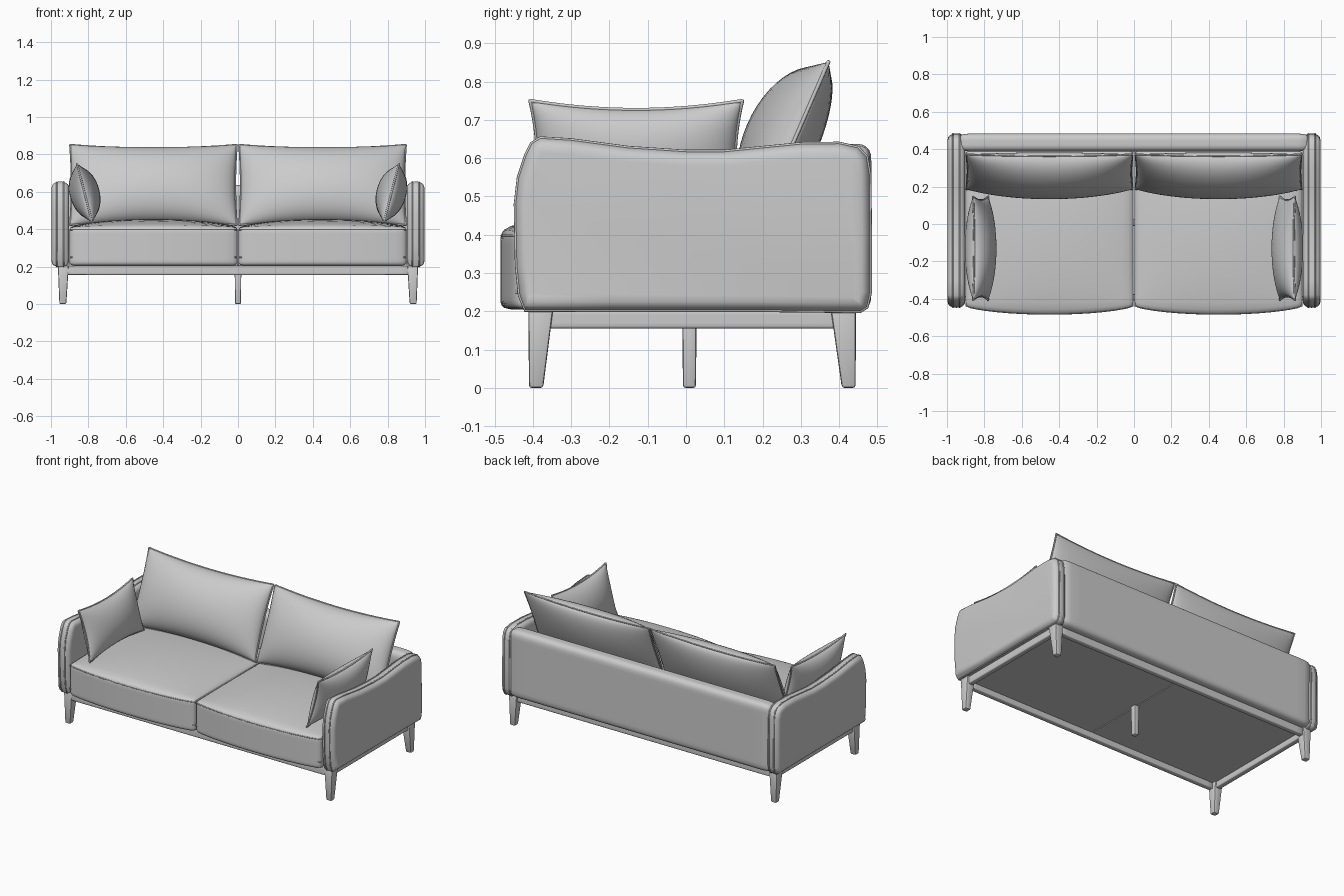
import bpy, bmesh, math
from mathutils import Vector, Matrix

if "Cube" in bpy.data.objects:
    bpy.data.objects.remove(bpy.data.objects["Cube"])

fabric = bpy.data.materials.new("grey_fabric")
fabric.diffuse_color = (0.6, 0.6, 0.6, 1)
fabric.use_nodes = True
fabric.node_tree.nodes["Principled BSDF"].inputs["Base Color"].default_value = fabric.diffuse_color


def finish(name, bm, angle=40):
    bmesh.ops.recalc_face_normals(bm, faces=bm.faces[:])
    me = bpy.data.meshes.new(name)
    bm.to_mesh(me)
    bm.free()
    ob = bpy.data.objects.new(name, me)
    bpy.context.collection.objects.link(ob)
    me.materials.append(fabric)
    bpy.ops.object.select_all(action='DESELECT')
    ob.select_set(True)
    bpy.context.view_layer.objects.active = ob
    bpy.ops.object.shade_smooth_by_angle(angle=math.radians(angle))
    return ob


def piping(name, pts, r=0.005):
    cu = bpy.data.curves.new(name, 'CURVE')
    cu.dimensions = '3D'
    cu.bevel_depth, cu.bevel_resolution = r, 2
    sp = cu.splines.new('POLY')
    sp.points.add(len(pts) - 1)
    for p, q in zip(sp.points, pts):
        p.co = (*q, 1)
    sp.use_cyclic_u = True
    cu.materials.append(fabric)
    bpy.context.collection.objects.link(bpy.data.objects.new(name, cu))


def soft_box(name, lo, hi, r, deform=None, cuts=17):
    """Box with rounded edges; deform bends every point afterwards."""
    lo, hi = Vector(lo), Vector(hi)
    mid, half = (lo + hi) / 2, (hi - lo) / 2
    bm = bmesh.new()
    bmesh.ops.create_cube(bm, size=2)
    bmesh.ops.subdivide_edges(bm, edges=bm.edges[:], cuts=cuts, use_grid_fill=True)
    for v in bm.verts:
        p = Vector([math.sin(c * math.pi / 2) * h for c, h in zip(v.co, half)])
        core = Vector([max(-(h - r), min(h - r, c)) for c, h in zip(p, half)])
        d = p - core
        if d.length > 1e-6:
            p = core + d.normalized() * r
        v.co = p + mid
        if deform:
            v.co = deform(v.co)
    return finish(name, bm, 60)


def pillow(name, centre, up, normal, w, h, front, back, cu, cv, n=24):
    """Stuffed cushion with pinched corners and a piped seam."""
    up, normal = Vector(up).normalized(), Vector(normal).normalized()
    side = up.cross(normal)
    m = Matrix((side, up, normal)).transposed()

    def point(a, b, t):
        u, v = math.sin(a * math.pi / 2), math.sin(b * math.pi / 2)
        bulge = max(0, (1 - u * u) * (1 - v * v)) ** 0.5
        x = w * u * (1 - cu * (1 - v * v))
        y = h * v * (1 - cv * (1 - u * u))
        return Vector(centre) + m @ Vector((x, y, t * bulge))

    bm = bmesh.new()
    for t in (front, -back):
        g = [[bm.verts.new(point(2 * i / n - 1, 2 * j / n - 1, t))
              for j in range(n + 1)] for i in range(n + 1)]
        for i in range(n):
            for j in range(n):
                bm.faces.new((g[i][j], g[i + 1][j], g[i + 1][j + 1], g[i][j + 1]))
    bmesh.ops.remove_doubles(bm, verts=bm.verts[:], dist=1e-4)
    finish(name, bm, 70)
    k = [2 * i / n - 1 for i in range(n)]
    rim = ([(a, -1) for a in k] + [(1, b) for b in k]
           + [(-a, 1) for a in k] + [(-1, -b) for b in k])
    piping(name + "_piping", [point(a, b, 0) for a, b in rim])


# Arms: side outline (y, z) swept through rounded, inset rings
ARM = [(-0.42, 0.2), (-0.437, 0.24), (-0.445, 0.32), (-0.448, 0.48), (-0.44, 0.55),
       (-0.42, 0.61), (-0.405, 0.64), (-0.38, 0.655), (-0.30, 0.65), (-0.15, 0.63),
       (0, 0.62), (0.1, 0.62), (0.2, 0.63), (0.3, 0.64), (0.4, 0.641), (0.45, 0.63),
       (0.474, 0.605), (0.482, 0.56), (0.484, 0.4), (0.484, 0.25), (0.475, 0.21),
       (0.455, 0.197), (0.2, 0.2), (-0.2, 0.2)]


def inset_outline(d):
    out = []
    for i, p in enumerate(ARM):
        a, b = Vector(ARM[i - 1]), Vector(ARM[(i + 1) % len(ARM)])
        t = (b - a).normalized()
        out.append(Vector(p) + Vector((t.y, -t.x)) * d)
    return out


for s, tag in ((-1, "left"), (1, "right")):
    bm = bmesh.new()
    rings = []
    for k in range(13):
        a = math.pi * k / 12
        x = 0.95 - 0.047 * math.cos(a)
        d = 0.04 * (1 - math.sin(a) ** 0.7)
        rings.append([bm.verts.new((s * x, y, z)) for y, z in inset_outline(d)])
    for r0, r1 in zip(rings, rings[1:]):
        for i in range(len(ARM)):
            bm.faces.new((r0[i - 1], r0[i], r1[i], r1[i - 1]))
    bm.faces.new(rings[0])
    bm.faces.new(rings[-1])
    finish(tag + "_arm", bm, 50)
    for x in (0.932, 0.968):
        piping(tag + "_arm_piping", [(s * x, y, z) for y, z in inset_outline(0.002)], 0.004)

# Backrest panel
soft_box("backrest", (-0.935, 0.388, 0.2), (0.935, 0.484, 0.637), 0.035)

# Seat cushions: bowed front and crowned top
X0, X1 = 0.002, 0.902


def bow(p):
    u = (abs(p.x) - (X0 + X1) / 2) / ((X1 - X0) / 2)
    e = max(0, 1 - u * u)
    f = max(0, min(1, (0.35 - p.y) / 0.79))
    q = p.copy()
    q.y -= 0.045 * e ** 0.7 * f ** 2
    if p.z > 0.3:
        q.z += 0.045 * e ** 0.7 * (1 - (1 - 2 * f) ** 2) ** 0.6
    return q


for s, tag in ((-1, "left"), (1, "right")):
    xa, xb = sorted((s * X0, s * X1))
    soft_box(tag + "_seat_cushion", (xa, -0.44, 0.205), (xb, 0.39, 0.41), 0.022, bow)
    for z in (0.25, 0.398):
        line = [Vector((xa + 0.004 + (xb - xa - 0.008) * i / 24, -0.436, z)) for i in range(25)]
        loop = [Vector((bow(p).x, bow(p).y, z)) for p in line]
        loop += [Vector((xb - 0.004, 0.38, z)), Vector((xa + 0.004, 0.38, z))]
        piping(tag + "_seat_piping", loop, 0.004)
    # Leaning back cushion and scatter pillow
    pillow(tag + "_back_cushion", (s * 0.452, 0.279, 0.637), (0, 0.1, 0.23), (0, -0.23, 0.1),
           0.446, 0.234, 0.13, 0.065, 0.02, 0.09)
    pillow(tag + "_scatter_pillow", (s * 0.82, -0.13, 0.593), (s * 0.08, 0, 0.31),
           (-s * 0.31, 0, 0.08), 0.277, 0.162, 0.08, 0.08, 0.07, 0.15)

# Base frame rails, centre rail and platform
soft_box("front_rail", (-0.94, -0.41, 0.155), (0.94, -0.375, 0.205), 0.008, cuts=7)
soft_box("back_rail", (-0.94, 0.40, 0.155), (0.94, 0.435, 0.205), 0.008, cuts=7)
for s, tag in ((-1, "left"), (1, "right")):
    xa, xb = sorted((s * 0.915, s * 0.95))
    soft_box(tag + "_rail", (xa, -0.385, 0.155), (xb, 0.415, 0.205), 0.008, cuts=7)
    xa, xb = sorted((s * 0.002, s * 0.92))
    soft_box(tag + "_platform", (xa, -0.39, 0.19), (xb, 0.42, 0.215), 0.003, cuts=3)


# Tapered legs
def leg(name, top, foot):
    (xa, xb, ya, yb), (fa, fb, ga, gb) = top, foot
    bm = bmesh.new()
    bmesh.ops.create_cube(bm, size=1)
    for v in bm.verts:
        a = (xa, xb, ya, yb) if v.co.z > 0 else (fa, fb, ga, gb)
        v.co = (a[v.co.x > 0], a[2 + (v.co.y > 0)], 0.205 if v.co.z > 0 else 0.0)
    bmesh.ops.bevel(bm, geom=bm.edges[:], offset=0.007, segments=2, affect='EDGES', profile=0.5)
    finish(name, bm)


for s, tag in ((-1, "left"), (1, "right")):
    tx = sorted((s * 0.905, s * 0.963))
    fx = sorted((s * 0.918, s * 0.955))
    leg(tag + "_front_leg", (*tx, -0.412, -0.347), (*fx, -0.41, -0.373))
    leg(tag + "_back_leg", (*tx, 0.378, 0.444), (*fx, 0.407, 0.443))
leg("centre_leg", (-0.018, 0.018, -0.01, 0.028), (-0.016, 0.016, -0.008, 0.026))
